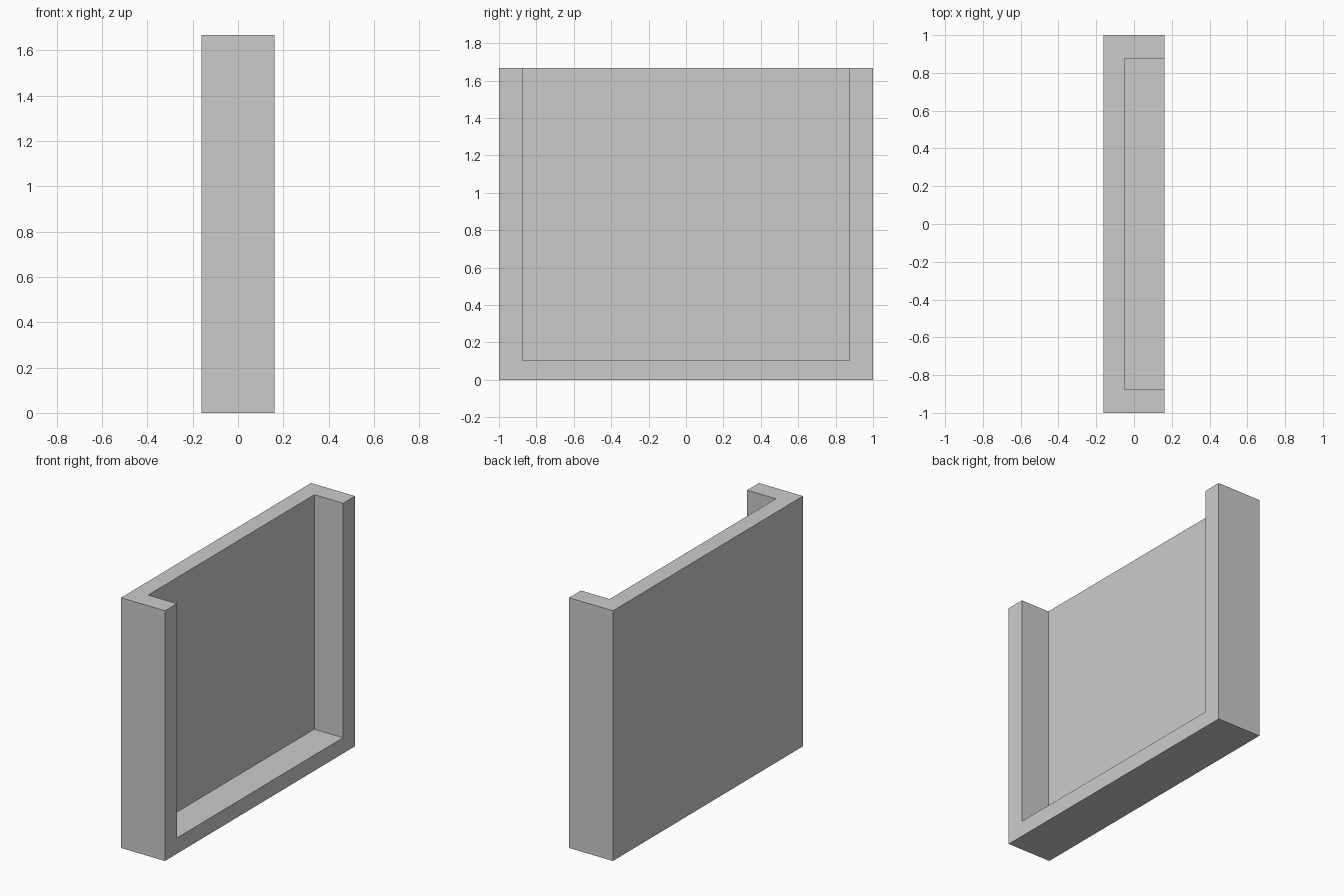
import bpy

if "Cube" in bpy.data.objects:
    bpy.data.objects.remove(bpy.data.objects["Cube"])

HALF_X, HALF_Y, HEIGHT = 0.162, 1.0, 1.667


def box(name, lo, hi):
    """Axis-aligned box between two corners."""
    bpy.ops.mesh.primitive_cube_add(size=1)
    ob = bpy.context.object
    ob.name = name
    for v in ob.data.vertices:
        v.co = [l if c < 0 else h for c, l, h in zip(v.co, lo, hi)]
    return ob


# Recess: open to the top and to the +x face
recess = box("recess_cutter", (-0.05, -0.875, 0.105), (0.4, 0.875, 2.0))
recess.hide_render = True

# Tray: back panel, two side rails and bottom rail in one solid
tray = box("open_tray", (-HALF_X, -HALF_Y, 0), (HALF_X, HALF_Y, HEIGHT))
cut = tray.modifiers.new("recess", 'BOOLEAN')
cut.operation = 'DIFFERENCE'
cut.solver = 'EXACT'
cut.object = recess
bpy.ops.object.modifier_apply(modifier=cut.name)

# The cutter is no longer needed
bpy.data.objects.remove(recess, do_unlink=True)
